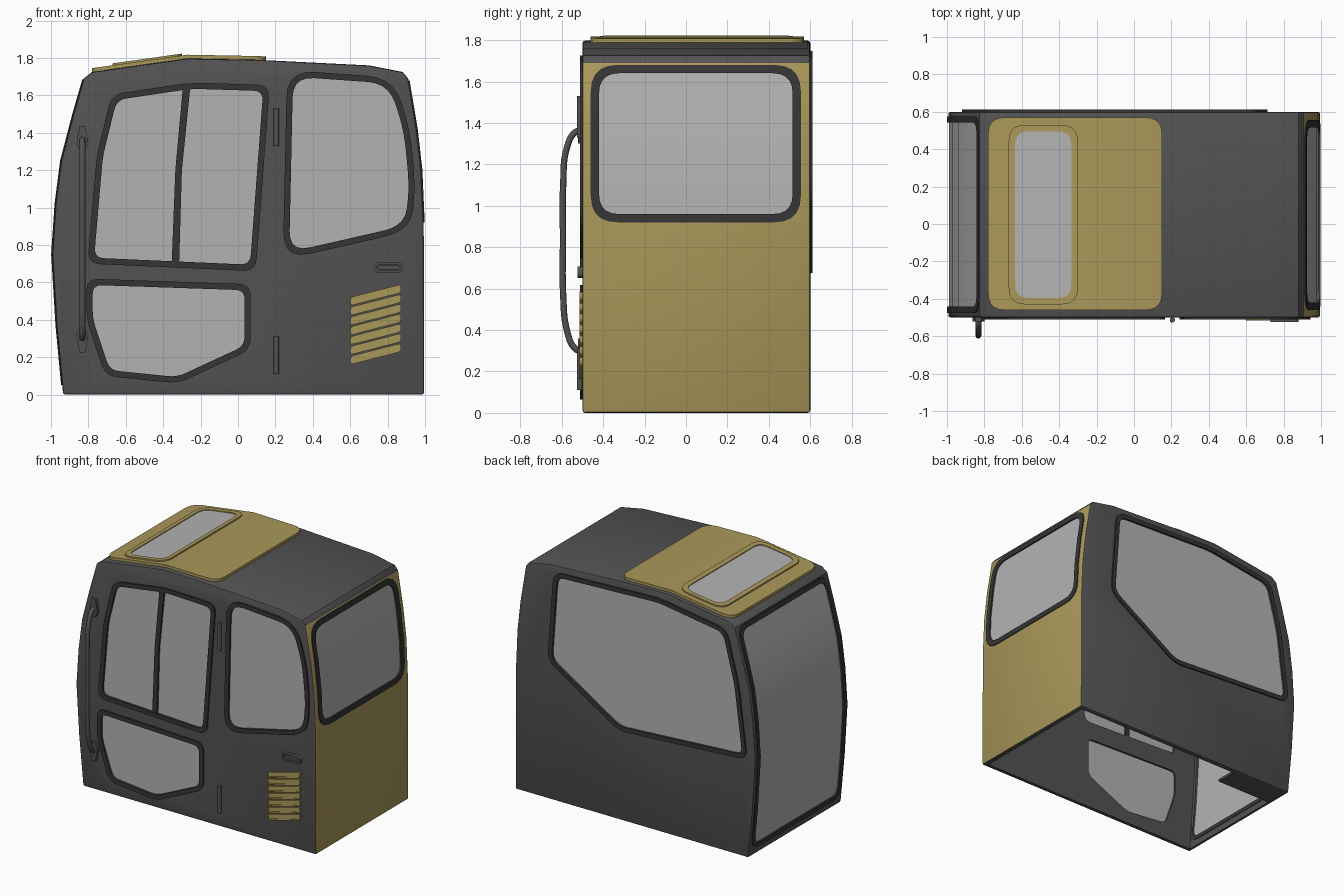
import bpy, bmesh
from mathutils import Vector

if "Cube" in bpy.data.objects:
    bpy.data.objects.remove(bpy.data.objects["Cube"])

def material(name, c):
    m = bpy.data.materials.new(name)
    m.diffuse_color = (*c, 1)
    m.use_nodes = True
    m.node_tree.nodes["Principled BSDF"].inputs["Base Color"].default_value = m.diffuse_color
    return m

DARK = material("dark_grey", (.085, .085, .085))
TRIM = material("seal_black", (.035, .035, .035))
GOLD = material("ochre", (.40, .315, .10))
GLASS = material("pale_glass", (.45, .45, .45))

# ---------- 2D helpers ----------
def inset(pts, d):
    """Mitred inset of a closed polygon (negative d grows it)."""
    p = [Vector(q) for q in pts]
    if sum(a.x * b.y - b.x * a.y for a, b in zip(p, p[1:] + p[:1])) < 0:
        p.reverse()
    out = []
    for i, c in enumerate(p):
        e, f = (c - p[i - 1]).normalized(), (p[(i + 1) % len(p)] - c).normalized()
        n, m = Vector((-e.y, e.x)), Vector((-f.y, f.x))
        out.append(c + (n + m) * d / (1 + n.dot(m)))
    return out

def rounded(pts, t, n=5):
    """Round each corner, starting at distance t from it."""
    p = [Vector(q) for q in pts]
    out = []
    for i, c in enumerate(p):
        a, b = p[i - 1] - c, p[(i + 1) % len(p)] - c
        a = c + a.normalized() * min(t, .45 * a.length)
        b = c + b.normalized() * min(t, .45 * b.length)
        for k in range(n + 1):
            s = k / n
            out.append(a * (1 - s) ** 2 + c * 2 * s * (1 - s) + b * s * s)
    return out

def rect(u0, u1, v0, v1):
    return [(u0, v0), (u1, v0), (u1, v1), (u0, v1)]

# ---------- solid helpers ----------
def solid(name, loop, axis, w0, w1, mat, hole=None):
    """Extrude a loop (optionally with a matching hole) along an axis."""
    to3 = {'x': lambda p, w: (w, p[0], p[1]), 'y': lambda p, w: (p[0], w, p[1]),
           'z': lambda p, w: (p[0], p[1], w)}[axis]
    bm = bmesh.new()
    ring = lambda l, w: [bm.verts.new(to3(p, w)) for p in l]
    a, b = ring(loop, w0), ring(loop, w1)
    def bridge(r, s):
        for i in range(len(r)):
            j = (i + 1) % len(r)
            bm.faces.new((r[i], r[j], s[j], s[i]))
    bridge(a, b)
    if hole:
        c, d = ring(hole, w0), ring(hole, w1)
        bridge(c, d); bridge(a, c); bridge(b, d)
    else:
        bm.faces.new(a); bm.faces.new(b)
    bmesh.ops.recalc_face_normals(bm, faces=bm.faces[:])
    me = bpy.data.meshes.new(name)
    bm.to_mesh(me); bm.free()
    me.materials.append(mat)
    ob = bpy.data.objects.new(name, me)
    bpy.context.collection.objects.link(ob)
    return ob

def apply(ob, kind, **kw):
    bpy.context.view_layer.objects.active = ob
    m = ob.modifiers.new("m", kind)
    for k, v in kw.items():
        setattr(m, k, v)
    bpy.ops.object.modifier_apply(modifier=m.name)

def boolean(ob, tool, op):
    apply(ob, 'BOOLEAN', object=tool, operation=op, solver='EXACT')
    bpy.data.objects.remove(tool)

# ---------- cab shell ----------
Y0, Y1 = -.5, .6
PROFILE = [(-.935, 0), (-.97, .37), (-.993, .75), (-.975, 1.02), (-.945, 1.25), (-.88, 1.5),
           (-.825, 1.69), (-.78, 1.725), (-.27, 1.797), (.1, 1.79), (.7, 1.76), (.88, 1.725),
           (.91, 1.69), (.955, 1.42), (.98, 1.2), (.993, .9), (.995, 0)]
cab = solid("cab_shell", PROFILE, 'y', Y0, Y1, DARK)
apply(cab, 'BEVEL', width=.012, segments=2, limit_method='ANGLE', angle_limit=1.1)
inner = [(p.x, p.y if p.y > .1 else -.1) for p in inset(PROFILE, .035)]
boolean(cab, solid("cutter", inner, 'y', Y0 + .035, Y1 - .035, DARK), 'DIFFERENCE')

def skin(name, loop, axis, w0, w1, d0, d1, mat, hole=None):
    """Patch that follows the cab profile between two outward offsets."""
    ob = solid(name, inset(PROFILE, -d1), 'y', -.7, .7, mat, inset(PROFILE, -d0))
    boolean(ob, solid("cutter", loop, axis, w0, w1, mat, hole), 'INTERSECT')

# ---------- windows: opening, seal frame and pane ----------
def window(name, pts, axis, w0, w1, t, width=.033):
    loop, hole = rounded(pts, t), rounded(inset(pts, width), t * .75)
    loop2 = rounded(inset(pts, 0), t)
    boolean(cab, solid("cutter", hole, axis, w0, w1, DARK), 'DIFFERENCE')
    if axis == 'y':
        s = -1 if w0 < 0 else 1
        y = Y0 if s < 0 else Y1
        solid(name + "_seal", loop2, 'y', y - s * .03, y + s * .011, TRIM, hole)
        solid(name + "_pane", hole, 'y', y - s * .02, y - s * .005, GLASS)
    else:
        skin(name + "_seal", loop2, axis, w0, w1, -.03, .006, TRIM, hole)
        skin(name + "_pane", hole, axis, w0, w1, -.02, -.005, GLASS)

window("door_upper_window", [(-.805, .70), (-.755, 1.28), (-.675, 1.605), (-.25, 1.668),
                             (.17, 1.655), (.095, .66)], 'y', -.7, -.4, .07)
window("door_lower_window", [(-.81, .62), (-.81, .40), (-.71, .10), (-.32, .06),
                             (.068, .24), (.068, .59)], 'y', -.7, -.4, .065)
window("rear_quarter_window", [(.24, .72), (.262, 1.735), (.83, 1.695), (.92, 1.42), (.95, 1.1),
                               (.92, .875)], 'y', -.7, -.4, .15)
window("far_side_window", [(.67, 1.715), (-.2, 1.75), (-.76, 1.665), (-.86, 1.28), (-.93, .735),
                           (.13, .67), (.72, 1.04)], 'y', .4, .7, .08)
window("windscreen", rect(-.475, .575, .05, 1.685), 'x', -1.2, -.72, .09)
window("rear_window", rect(-.46, .555, .92, 1.68), 'x', .7, 1.2, .13, .04)

# sliding window divider
solid("window_divider", [(-.355, .69), (-.315, .69), (-.30, 1.2), (-.255, 1.645), (-.295, 1.64),
                         (-.335, 1.2)], 'y', -.525 + .017, -.47, TRIM)

# ochre rear panel
cab.data.materials.append(GOLD)
for f in cab.data.polygons:
    if f.normal.x > .6 and f.center.x > .9:
        f.material_index = 1

# ---------- roof hatch ----------
skin("roof_plate", rounded(rect(-.78, .15, -.46, .57), .09), 'z', 1.5, 2, -.01, .02, GOLD)
hatch = rect(-.67, -.30, -.43, .53)
hole = rounded(inset(hatch, .035), .07)
skin("hatch_frame", rounded(hatch, .09), 'z', 1.5, 2, .01, .03, GOLD, hole)
skin("hatch_pane", hole, 'z', 1.5, 2, .01, .024, GLASS)

# ---------- grab handle ----------
cu = bpy.data.curves.new("grab_handle", 'CURVE')
cu.dimensions = '3D'
cu.bevel_depth, cu.bevel_resolution, cu.resolution_u = .016, 3, 8
path = [(-.5, 1.365), (-.535, 1.355), (-.575, 1.28), (-.593, 1.1), (-.594, .84),
        (-.593, .57), (-.575, .40), (-.535, .31), (-.5, .295)]
sp = cu.splines.new('BEZIER')
sp.bezier_points.add(len(path) - 1)
for b, (y, z) in zip(sp.bezier_points, path):
    b.co = (-.832, y, z)
    b.handle_left_type = b.handle_right_type = 'AUTO'
cu.materials.append(DARK)
bpy.context.collection.objects.link(bpy.data.objects.new("grab_handle", cu))
for zc, s in ((1.36, 1), (.30, -1)):
    foot = [(-.832 + x, zc + s * z) for x, z in
            ((-.016, .075), (.016, .075), (.032, -.02), (.012, -.06), (-.012, -.06), (-.032, -.02))]
    solid("handle_foot", foot, 'y', -.522, -.49, DARK)

# ---------- door hinges ----------
for z in (.21, 1.43):
    bpy.ops.mesh.primitive_cylinder_add(vertices=16, radius=.014, depth=.2, location=(.205, -.513, z))
    bpy.context.object.name = "door_hinge"
    bpy.context.object.data.materials.append(DARK)

# ---------- latch ----------
latch = rect(.73, .88, .652, .706)
solid("latch_rim", rounded(latch, .025), 'y', -.525, -.49, DARK, rounded(inset(latch, .013), .014))
solid("latch_grip", rounded(inset(latch, .017), .01), 'y', -.515, -.49, DARK)

# ---------- slanted vent louvres ----------
for i in range(7):
    z = .16 + i * .0525
    slat = [(.60, z), (.872, z + .07), (.872, z + .115), (.60, z + .045)]
    solid("vent_louvre", rounded(slat, .018, 3), 'y', -.515, -.49, GOLD,
          rounded(inset(slat, .009), .012, 3))
    solid("vent_slat", rounded(inset(slat, .009), .012, 3), 'y', -.508, -.49, GOLD)

# floor bracket just inside the open base
solid("floor_bracket", rect(-.91, -.45, .40, .58), 'z', .002, .02, DARK)

# smooth the round parts, keep edges crisp
bpy.ops.object.select_all(action='DESELECT')
for ob in bpy.data.objects:
    if ob.type == 'MESH':
        ob.select_set(True)
bpy.context.view_layer.objects.active = cab
bpy.ops.object.shade_smooth_by_angle()
